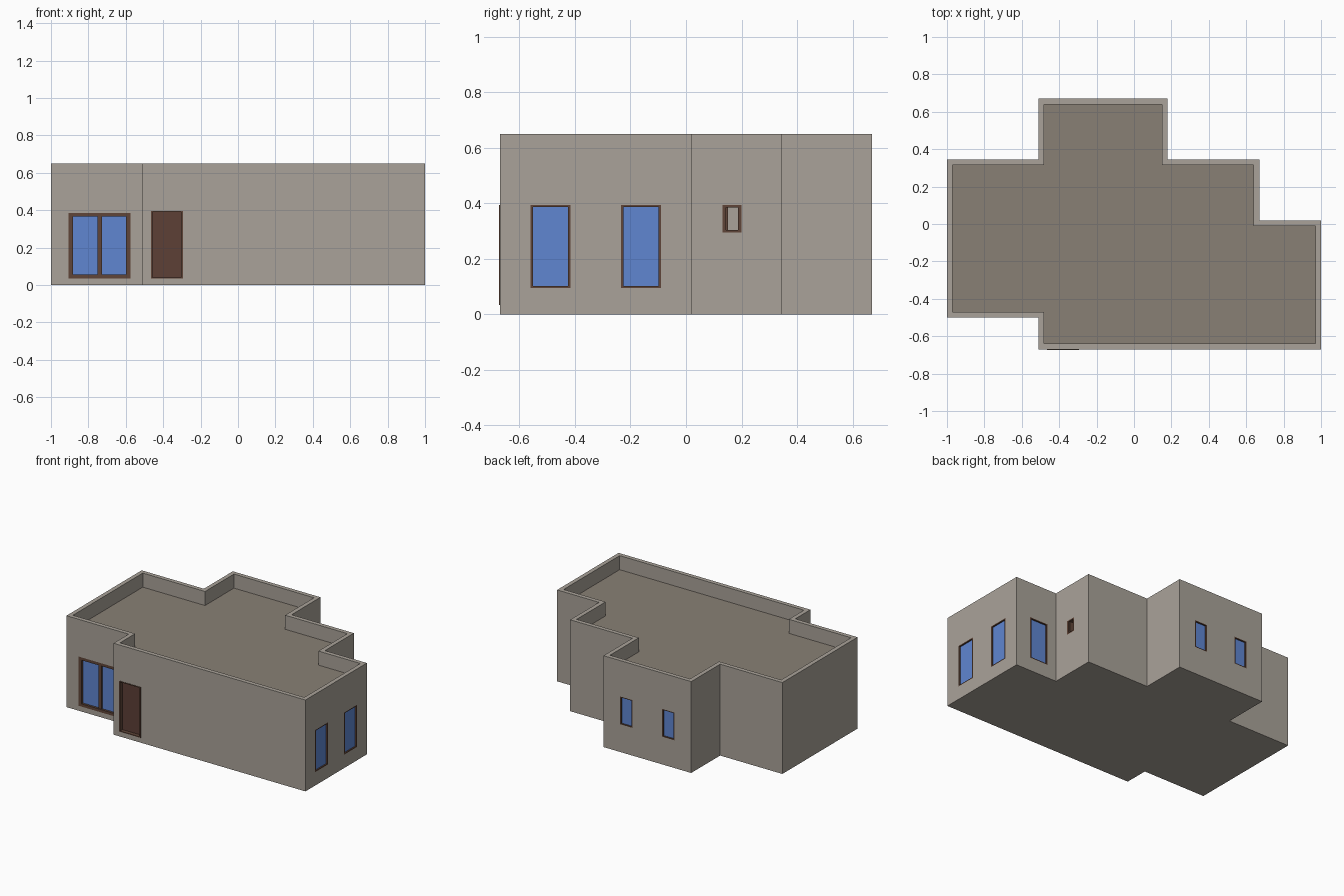
import bpy, bmesh, math
from mathutils import Matrix, Vector

if "Cube" in bpy.data.objects:
    bpy.data.objects.remove(bpy.data.objects["Cube"])


def material(name, rgb):
    m = bpy.data.materials.new(name)
    m.diffuse_color = (*rgb, 1)
    m.use_nodes = True
    m.node_tree.nodes["Principled BSDF"].inputs["Base Color"].default_value = m.diffuse_color
    return m


WALL = material("wall grey", (0.40, 0.365, 0.32))
ROOF = material("roof taupe", (0.25, 0.216, 0.178))
FRAME = material("frame brown", (0.115, 0.06, 0.04))
DOOR = material("door brown", (0.11, 0.05, 0.037))
GLASS = material("glass blue", (0.115, 0.24, 0.64))


def finish(bm, name, *mats):
    me = bpy.data.meshes.new(name)
    bm.to_mesh(me)
    bm.free()
    for m in mats:
        me.materials.append(m)
    ob = bpy.data.objects.new(name, me)
    bpy.context.collection.objects.link(ob)
    return ob


def box(bm, lo, hi, mat):
    """Box between two corners, in a wall's own frame (u along, -v outward, z up)."""
    lo, hi = Vector(lo), Vector(hi)
    m = mat @ Matrix.Translation((lo + hi) / 2) @ Matrix.Diagonal((*(hi - lo), 1))
    bmesh.ops.create_cube(bm, size=1, matrix=m)


# house body: stepped outline, parapet and sunken flat roof
H = 0.65
outline = [(-1, -0.5), (-0.51, -0.5), (-0.51, -0.67), (1, -0.67), (1, 0.02), (0.67, 0.02),
           (0.67, 0.345), (0.18, 0.345), (0.18, 0.67), (-0.51, 0.67), (-0.51, 0.345), (-1, 0.345)]
bm = bmesh.new()
base = bm.faces.new([bm.verts.new((x, y, 0)) for x, y in outline])
top = bmesh.ops.extrude_face_region(bm, geom=[base], use_keep_orig=True)
bmesh.ops.translate(bm, vec=(0, 0, H), verts=[g for g in top["geom"] if isinstance(g, bmesh.types.BMVert)])
bmesh.ops.recalc_face_normals(bm, faces=bm.faces[:])
lid = [f for f in bm.faces if f.normal.z > 0.9]
bmesh.ops.inset_region(bm, faces=lid, thickness=0.03, use_even_offset=True)
sunk = bmesh.ops.extrude_face_region(bm, geom=lid)
bmesh.ops.delete(bm, geom=[f for f in lid if f.is_valid], context='FACES')
bmesh.ops.translate(bm, vec=(0, 0, -0.1), verts=[g for g in sunk["geom"] if isinstance(g, bmesh.types.BMVert)])
bmesh.ops.recalc_face_normals(bm, faces=bm.faces[:])
for f in bm.faces:
    if f.normal.z > 0.9 and f.calc_center_median().z < H - 0.05:
        f.material_index = 1
house = finish(bm, "house_body", WALL, ROOF)

# openings: each one adds a hole, a frame and a filling
holes = bmesh.new()


def opening(name, pos, turn, w, z0, z1, t, depth, fill, tb=None, proud=0.0, mullion=0.0):
    mat = Matrix.Translation((*pos, 0)) @ Matrix.Rotation(math.radians(turn), 4, 'Z')
    h = w / 2
    tb = tb or t
    box(holes, (-h, -0.05, z0), (h, depth, z1), mat)
    fr = bmesh.new()
    for s in (-1, 1):
        a, b = sorted((s * h, s * (h - t)))
        box(fr, (a, -proud, z0), (b, depth, z1), mat)
    box(fr, (t - h, -proud, z0), (h - t, depth, z0 + tb), mat)
    box(fr, (t - h, -proud, z1 - tb), (h - t, depth, z1), mat)
    if mullion:
        box(fr, (-mullion / 2, 0.004, z0 + tb), (mullion / 2, depth, z1 - tb), mat)
    finish(fr, name + "_frame", FRAME)
    if fill:
        pane = bmesh.new()
        box(pane, (t - h, depth - 0.006, z0 + tb), (h - t, depth, z1 - tb), mat)
        finish(pane, name + ("_panel" if fill is DOOR else "_glass"), fill)
    return mat


# front: double window and door
opening("double_window", (-0.74, -0.5), 0, 0.33, 0.035, 0.385, 0.024, 0.022, GLASS, tb=0.02, mullion=0.024)
opening("front_door", (-0.38, -0.67), 0, 0.17, 0.035, 0.395, 0.009, 0.03, DOOR, tb=0.006, proud=0.003)
# right wall: two tall windows
for i, y in enumerate((-0.488, -0.162)):
    opening(f"right_window_{i + 1}", (1, y), 90, 0.145, 0.095, 0.395, 0.009, 0.016, GLASS, tb=0.007)
# tall window in the back-right notch
opening("notch_window", (0.813, 0.02), 180, 0.145, 0.095, 0.395, 0.009, 0.016, GLASS, tb=0.007)
# back wall: two medium windows
for i, x in enumerate((0.0, -0.33)):
    opening(f"back_window_{i + 1}", (x, 0.67), 180, 0.1, 0.197, 0.395, 0.008, 0.016, GLASS, tb=0.006)
# small open vent window with a sash folded inward
m = opening("vent_window", (0.67, 0.166), 90, 0.068, 0.295, 0.395, 0.012, 0.03, None, tb=0.009)
sash = bmesh.new()
box(sash, (-0.022, 0.006, 0.304), (-0.014, 0.03, 0.386), m)
finish(sash, "vent_sash", FRAME)

# cut all the holes out of the body
cutter = finish(holes, "hole_cutter")
cutter.hide_render = True
mod = house.modifiers.new("holes", 'BOOLEAN')
mod.operation = 'DIFFERENCE'
mod.solver = 'EXACT'
mod.object = cutter
bpy.context.view_layer.objects.active = house
house.select_set(True)
bpy.ops.object.modifier_apply(modifier=mod.name)
bpy.data.objects.remove(cutter)
